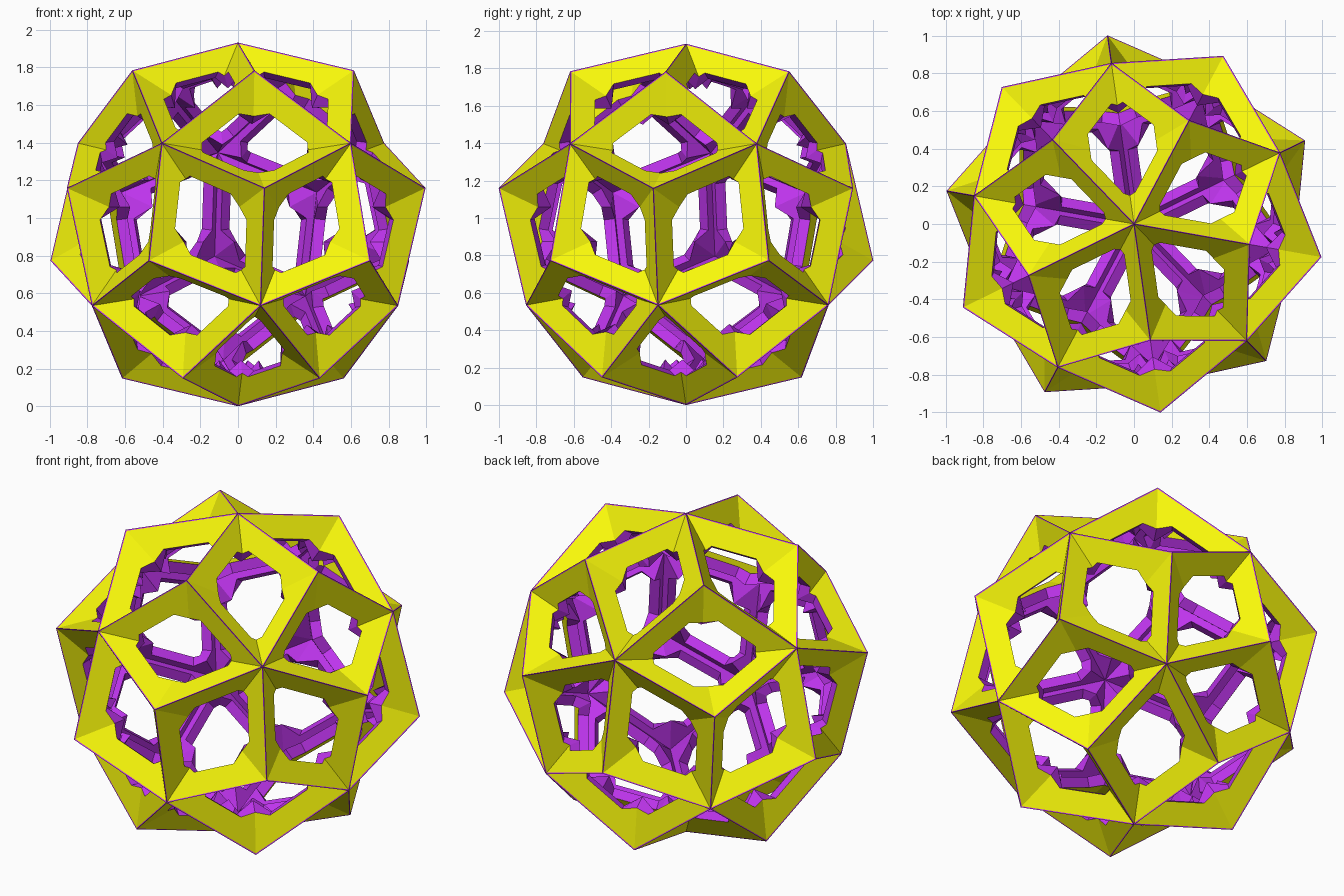
import bpy, math
from itertools import combinations
from mathutils import Vector

if "Cube" in bpy.data.objects:
    bpy.data.objects.remove(bpy.data.objects["Cube"])

R5 = 0.966            # radius of the twelve five-way corners
PIT = 0.665           # radius of the sunken middle of each diamond
T = 0.06              # frame depth
MID = R5              # height of the centre above the ground
YELLOW, PURPLE = (0.95, 0.95, 0.003, 1), (0.52, 0.035, 0.85, 1)

# Icosahedron corners, one on the z axis
corners = [Vector((0, 0, R5)), Vector((0, 0, -R5))]
for k in range(5):
    for off, s in ((98, 1), (134, -1)):
        a = math.radians(off + 72 * k)
        corners.append(R5 * Vector((2 * math.cos(a), 2 * math.sin(a), s)) / math.sqrt(5))

edge = R5 * 1.05146
tris = [t for t in combinations(corners, 3)
        if all(abs((p - q).length - edge) < 0.01 for p, q in combinations(t, 2))]


class Shell:
    """Collects faces whose winding follows a reference direction."""
    def __init__(self):
        self.verts, self.faces = [], []

    def face(self, pts, ref):
        n = Vector()
        for i in range(len(pts)):
            n += pts[i].cross(pts[(i + 1) % len(pts)])
        if n.dot(ref) < 0:
            pts = pts[::-1]
        i = len(self.verts)
        self.verts += [p + Vector((0, 0, MID)) for p in pts]
        self.faces.append(list(range(i, i + len(pts))))

    def build(self, name, colour):
        me = bpy.data.meshes.new(name)
        me.from_pydata(self.verts, [], self.faces)
        mat = bpy.data.materials.new(name + "_colour")
        mat.diffuse_color = colour
        mat.use_nodes = True
        mat.node_tree.nodes["Principled BSDF"].inputs["Base Color"].default_value = mat.diffuse_color
        me.materials.append(mat)
        ob = bpy.data.objects.new(name, me)
        bpy.context.collection.objects.link(ob)


outer, inner = Shell(), Shell()


def strip(shell, a, p, h, ref):
    # flat strip between a ridge and the window edge
    shell.face([a, h[1], h[0]], ref)
    shell.face([a, p, h[2], h[1]], ref)
    shell.face([p, h[3], h[2]], ref)


def facet(a, peak, axis):
    # a quarter of a diamond: five-way corner, three-way peak, sunken middle
    c = axis * PIT
    n = (a - c).cross(peak - c).normalized()
    if n.dot(axis) < 0:
        n = -n
    s = 1 - T / n.dot(a)
    la, lp = a.lerp(c, .36), peak.lerp(c, .36)
    h0 = [a.lerp(c, .44), la.lerp(lp, .13), la.lerp(lp, .75), peak.lerp(c, .52)]
    # sink square to the facet, mitred on the creases
    h1 = [p - axis * T / n.dot(axis) if i in (0, 3) else p - n * T
          for i, p in enumerate(h0)]
    # outer strip, leaving a thin seam along the ridge
    a1, p1 = a.lerp(c, .018), peak.lerp(c, .018)
    strip(outer, a1, p1, h0, n)
    inner.face([a, peak, p1, a1], n)
    # inner strip and window walls
    strip(inner, a * s, peak * s, h1, -n)
    for i in range(3):
        inner.face([h0[i], h0[i + 1], h1[i + 1], h1[i]], c - (h0[i] + h0[i + 1]) / 2)


# Six facets rise to a peak over each icosahedron face
for t in tris:
    peak = (t[0] + t[1] + t[2]).normalized() * R5 * 1.0661
    for a, b in combinations(t, 2):
        axis = (a + b).normalized()
        facet(a, peak, axis)
        facet(b, peak, axis)

outer.build("outer_frame", YELLOW)
inner.build("inner_frame", PURPLE)
